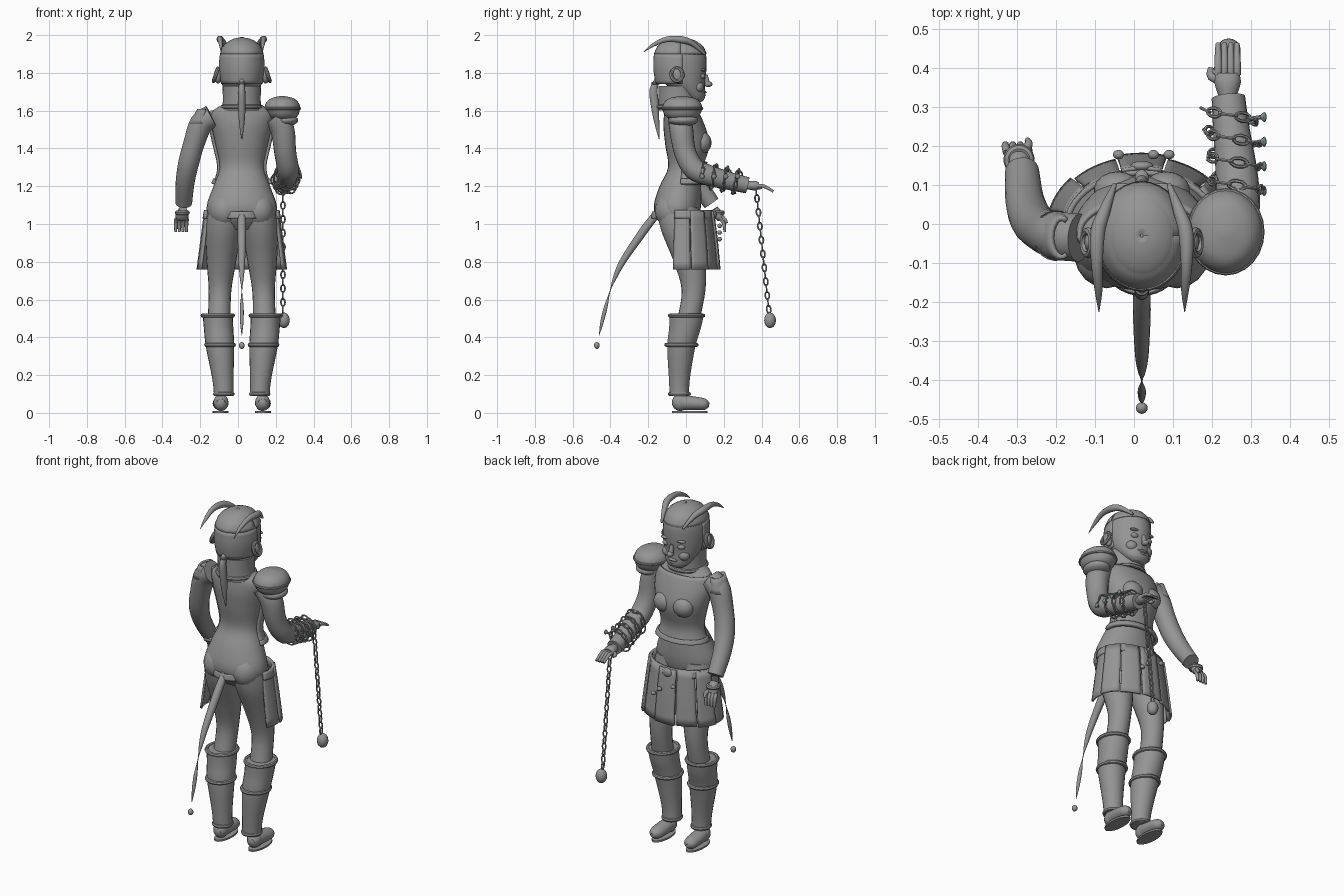
import bpy, bmesh, math
from mathutils import Vector, Matrix

cube = bpy.data.objects.get("Cube")
if cube:
    bpy.data.objects.remove(cube)

MID = 0.02  # body centre line


def material(name, rgb):
    m = bpy.data.materials.new(name)
    m.use_nodes = True
    m.diffuse_color = (*rgb, 1)
    m.node_tree.nodes["Principled BSDF"].inputs["Base Color"].default_value = (*rgb, 1)
    return m


GREY = material("clay grey", (0.3, 0.3, 0.3))
TEAL = material("tarnished teal", (0.16, 0.28, 0.27))


def finish(name, bm, mat=GREY, angle=40):
    bmesh.ops.recalc_face_normals(bm, faces=bm.faces)
    mesh = bpy.data.meshes.new(name)
    bm.to_mesh(mesh)
    bm.free()
    mesh.materials.append(mat)
    mesh.shade_smooth()
    mesh.set_sharp_from_angle(angle=math.radians(angle))
    ob = bpy.data.objects.new(name, mesh)
    bpy.context.collection.objects.link(ob)
    return ob


def spline(keys, steps):
    """Catmull-Rom interpolation through tuples of numbers."""
    out = []
    for i in range(len(keys) - 1):
        quad = [keys[max(i - 1, 0)], keys[i], keys[i + 1], keys[min(i + 2, len(keys) - 1)]]
        for k in range(steps):
            t = k / steps
            out.append([b + t * ((c - a) + t * ((2 * a - 5 * b + 4 * c - d) + t * (3 * b - a - 3 * c + d))) / 2
                        for a, b, c, d in zip(*quad)])
    return out + [list(keys[-1])]


def bridge(bm, rows, closed):
    for a, b in zip(rows, rows[1:]):
        n = len(a)
        for i in range(n if closed else n - 1):
            j = (i + 1) % n
            bm.faces.new((a[i], a[j], b[j], b[i]))


def loft(name, keys, sides=20, steps=3, upright=False, mat=GREY):
    """Solid through elliptical rings (x, y, z, rx, ry)."""
    rings = spline(keys, steps)
    bm = bmesh.new()
    rows = []
    for i, (x, y, z, rx, ry) in enumerate(rings):
        u, v = Vector((1, 0, 0)), Vector((0, 1, 0))
        if not upright:
            t = (Vector(rings[min(i + 1, len(rings) - 1)][:3]) - Vector(rings[max(i - 1, 0)][:3])).normalized()
            u = (u - t * u.dot(t)).normalized()
            v = t.cross(u)
        angles = [math.tau * k / sides for k in range(sides)]
        rows.append([bm.verts.new(Vector((x, y, z)) + u * max(rx, .001) * math.cos(a) + v * max(ry, .001) * math.sin(a))
                     for a in angles])
    bridge(bm, rows, True)
    bm.faces.new(rows[0])
    bm.faces.new(rows[-1])
    return finish(name, bm, mat)


def tube(name, keys, sides=14, steps=4):
    return loft(name, [(x, y, z, r, r) for x, y, z, r in keys], sides, steps)


def shell(name, keys, start, end, cols=8, thick=0.012, steps=3):
    """Curved plate: part of a stack of elliptical arcs, given thickness."""
    bm = bmesh.new()
    rows = []
    for x, y, z, rx, ry in spline(keys, steps):
        angles = [math.radians(start + (end - start) * k / cols) for k in range(cols + 1)]
        rows.append([bm.verts.new((x + rx * math.cos(a), y + ry * math.sin(a), z)) for a in angles])
    bridge(bm, rows, False)
    ob = finish(name, bm)
    mod = ob.modifiers.new("thickness", "SOLIDIFY")
    mod.thickness = thick
    return ob


def ball(name, loc, size, mat=GREY, rot=0):
    bm = bmesh.new()
    m = Matrix.Translation(loc) @ Matrix.Rotation(rot, 4, "X") @ Matrix.Diagonal((*size, 1))
    bmesh.ops.create_uvsphere(bm, u_segments=18, v_segments=12, radius=1, matrix=m)
    return finish(name, bm, mat)


def ring(name, loc, rx, ry, thick, rot=None, mat=GREY, major=24, minor=8):
    bm = bmesh.new()
    rows = []
    for i in range(major + 1):
        a = math.tau * (i % major) / major
        row = []
        for j in range(minor):
            b = math.tau * j / minor
            p = Vector(((rx + thick * math.cos(b)) * math.cos(a), (ry + thick * math.cos(b)) * math.sin(a), thick * math.sin(b)))
            row.append(bm.verts.new(Vector(loc) + (rot @ p if rot else p)))
        rows.append(row)
    bridge(bm, rows, True)
    bmesh.ops.remove_doubles(bm, verts=bm.verts, dist=1e-5)
    return finish(name, bm, mat)


def chain(name, points):
    """Links between neighbouring points, each turned a quarter from the last."""
    for i, (a, b) in enumerate(zip(points, points[1:])):
        d = b - a
        rot = d.to_track_quat("X", "Z").to_matrix() @ Matrix.Rotation(math.pi / 2 * (i % 2), 3, "X")
        ring(f"{name}_{i}", (a + b) / 2, d.length * .55, .011, .0045, rot, major=12, minor=6)


# Torso and breastplate
loft("torso", [(MID, -.035, .97, .1, .07), (MID, -.045, 1.03, .17, .11), (MID, -.045, 1.1, .185, .125),
               (MID, -.03, 1.2, .15, .11), (MID, -.01, 1.3, .118, .085), (MID, 0, 1.42, .14, .11),
               (MID, -.015, 1.52, .16, .105), (MID, -.03, 1.59, .16, .085), (MID, -.04, 1.64, .09, .07)],
     28, 4, True)
shell("breastplate", [(MID, 0, 1.22, .15, .105), (MID, 0, 1.3, .13, .092), (MID, .005, 1.42, .155, .12),
                      (MID, -.01, 1.52, .175, .11), (MID, -.025, 1.6, .165, .09)], -15, 195, 24)
shell("breastplate_rim", [(MID, 0, 1.215, .162, .118), (MID, 0, 1.24, .152, .108)], -15, 195, 24, .02)
# Neck and collar
loft("collar", [(MID, -.045, 1.6, .105, .1), (MID, -.045, 1.66, .1, .1), (MID, -.045, 1.73, .103, .1)], 24, 3, True)
ring("collar_trim", (MID, -.045, 1.62), .1, .1, .012)

# Head, skullcap and face
loft("head", [(MID, .055, 1.645, .035, .025), (MID, .045, 1.67, .068, .055), (MID, -.005, 1.74, .105, .105),
              (MID, -.03, 1.82, .118, .138), (MID, -.03, 1.9, .112, .135), (MID, -.03, 1.955, .085, .103),
              (MID, -.03, 1.98, .045, .055), (MID, -.03, 1.987, .01, .01)], 28, 4, True)
shell("skullcap", [(MID, -.03, 1.74, .11, .13), (MID, -.03, 1.82, .122, .143), (MID, -.03, 1.9, .116, .14)], 175, 365, 24, .008)
shell("skullcap_top", [(MID, -.03, 1.9, .116, .14), (MID, -.03, 1.955, .089, .107), (MID, -.03, 1.99, .005, .005)],
      0, 360, 32, .006)
ball("nose_tip", (MID, .118, 1.74), (.018, .022, .015))
loft("nose_bridge", [(MID, .115, 1.735, .016, .015), (MID, .102, 1.79, .01, .012)], 12)
ball("upper_lip", (MID, .092, 1.698), (.032, .018, .009))
ball("lower_lip", (MID, .087, 1.682), (.027, .018, .009))
ball("chin", (MID, .068, 1.662), (.032, .025, .018))
for s, side in ((1, "left"), (-1, "right")):
    ball(f"{side}_eye", (MID + s * .047, .086, 1.782), (.024, .016, .015))
    ball(f"{side}_brow", (MID + s * .05, .09, 1.815), (.03, .015, .008))
    ball(f"{side}_cheek", (MID + s * .05, .065, 1.725), (.035, .03, .03))
    # Ears
    x = MID + s * .138
    ball(f"{side}_ear", (x - s * .012, -.045, 1.785), (.022, .025, .042), rot=.25)
    turn = Matrix.Rotation(s * 1.25, 3, "Y")
    ring(f"{side}_ear_rim", (x, -.048, 1.79), .036, .03, .01, turn)
    # Swept-back horns
    tube(f"{side}_horn", [(MID + s * .07, .1, 1.9, .006), (MID + s * .095, .035, 1.955, .015),
                          (MID + s * .113, -.02, 1.975, .019), (MID + s * .115, -.1, 1.978, .015),
                          (MID + s * .111, -.17, 1.95, .01), (MID + s * .11, -.225, 1.91, .001)])
    # Chest
    ball(f"{side}_chest", (MID + s * .062, .085, 1.43), (.062, .05, .058))
    # Legs
    loft(f"{side}_leg", [(MID + s * .085, -.045, 1.09, .09, .11), (MID + s * .098, -.025, .97, .094, .108),
                         (MID + s * .108, .02, .8, .078, .085), (MID + s * .115, .04, .65, .06, .063),
                         (MID + s * .12, .015, .5, .06, .06)], 20, 4, True)
    ball(f"{side}_buttock", (MID + s * .09, -.07, 1.07), (.085, .095, .095))
    # Boots
    loft(f"{side}_boot", [(MID + s * .095, -.035, .09, .052, .052), (MID + s * .1, -.035, .18, .056, .056),
                          (MID + s * .115, -.025, .35, .075, .075), (MID + s * .123, -.005, .45, .078, .085),
                          (MID + s * .127, .003, .52, .08, .092)], 22, 4, True)
    for z, dx, y, r in ((.515, .127, .003, .08), (.36, .115, -.024, .073), (.1, .095, -.035, .046)):
        ring(f"{side}_boot_band", (MID + s * dx, y, z), r, r * 1.1, .011)
    ball(f"{side}_heel", (MID + s * .11, -.03, .055), (.04, .045, .045))
    loft(f"{side}_foot", [(MID + s * .11, -.065, .05, .025, .025), (MID + s * .11, -.03, .055, .038, .04),
                          (MID + s * .112, .05, .05, .042, .036), (MID + s * .114, .1, .045, .035, .03),
                          (MID + s * .115, .122, .042, .012, .012)], 18, 4)
    loft(f"{side}_sole", [(MID + s * .112, .02, 0, .042, .095), (MID + s * .112, .02, .01, .042, .095)], 24, 1, True)

# Ponytail
loft("ponytail", [(MID, -.15, 1.77, .012, .012), (MID, -.172, 1.71, .018, .022), (MID, -.165, 1.63, .02, .022),
                  (MID, -.155, 1.54, .015, .014), (MID, -.142, 1.45, .002, .002)], 14)
ring("ponytail_tie", (MID, -.162, 1.745), .014, .016, .007)

# Tail with a bead at the end
tube("tail", [(MID, -.15, 1.06, .02), (MID, -.22, .97, .023), (MID, -.33, .81, .018), (MID, -.375, .72, .011),
              (MID, -.402, .645, .002), (MID, -.425, .56, .01), (MID, -.445, .48, .009), (MID, -.46, .41, .001)])
ball("tail_bead", (MID, -.472, .357), (.015, .015, .018))

# Belt and skirt panels, open at the back
shell("belt", [(MID, -.01, 1.03, .208, .153), (MID, -.01, 1.075, .2, .148)], -20, 200, 32, .014)
shell("belt_back", [(MID, -.05, 1.03, .12, .135), (MID, -.05, 1.065, .11, .13)], 200, 340, 16, .01)
ball("buckle", (MID, .148, 1.05), (.03, .014, .026))
count = 7
for i in range(count):
    span = 224 / count
    a = -22 + i * span
    grow = .008 * (i % 2)
    shell(f"skirt_panel_{i}", [(MID, -.005, 1.07, .195 + grow, .145 + grow), (MID, -.005, .92, .215 + grow, .165 + grow),
                               (MID, -.005, .76, .236 + grow, .18 + grow)], a + .8, a + span - .8, 6)
for i, x in enumerate((-.04, .05, .09)):
    ball(f"belt_charm_{i}", (x, .178, .99 - i * .035), (.014, .012, .012))


# Hands: palm with four fingers and a thumb along a direction
def hand(name, wrist, reach, droop, across, thumb):
    wrist, reach, droop = Vector(wrist), Vector(reach), Vector(droop)
    across, thumb = Vector(across), Vector(thumb)
    palm = wrist + reach * .4
    loft(f"{name}_palm", [(*wrist, .022, .022), (*palm, .034, .026), (*(wrist + reach * .65), .03, .018)], 14)
    for k in range(4):
        base = wrist + reach * .6 + across * (k - 1.5)
        mid = base + reach * .32
        tube(f"{name}_finger_{k}", [(*base, .01), (*mid, .01), (*(mid + droop), .007)], 10, 3)
    tube(f"{name}_thumb", [(*palm, .012), (*(palm + thumb), .011), (*(palm + thumb + reach * .25), .007)], 10, 3)


# Hanging arm
tube("right_arm", [(-.14, -.035, 1.57, .062), (-.195, -.03, 1.53, .062), (-.235, -.015, 1.42, .056),
                   (-.262, .01, 1.32, .055), (-.28, .06, 1.22, .05), (-.287, .135, 1.11, .044)], 20)
shell("right_sleeve_top", [(-.2, -.03, 1.53, .06, .065), (-.185, -.035, 1.61, .03, .055)], 60, 300, 14)
ring("right_bracelet", (-.295, .165, 1.06), .028, .028, .012)
hand("right_hand", (-.292, .15, 1.08), (-.01, .055, -.085), (0, .005, -.045), (.019, 0, 0), (.025, .03, -.02))

# Reaching arm
tube("left_arm", [(.19, -.035, 1.57, .06), (.235, -.025, 1.5, .063), (.25, -.005, 1.38, .058), (.265, .045, 1.29, .058),
                  (.263, .13, 1.255, .054), (.25, .24, 1.225, .047), (.242, .325, 1.205, .043)], 20)
hand("left_hand", (.24, .325, 1.205), (0, .095, -.005), (0, .05, -.028), (.016, 0, 0), (-.042, .015, -.01))

# Shoulder pad: domed cap, flange and lower lame
loft("shoulder_dome", [(.235, -.02, 1.61, .096, .108), (.235, -.02, 1.64, .087, .098), (.235, -.02, 1.665, .06, .07),
                       (.235, -.02, 1.678, .01, .01)], 28, 4, True)
ring("shoulder_rim", (.235, -.02, 1.612), .092, .104, .008)
loft("shoulder_bowl", [(.24, -.02, 1.55, .05, .06), (.238, -.02, 1.575, .08, .092), (.235, -.02, 1.61, .094, .106)], 28, 3, True)
ball("shoulder_lame", (.25, -.015, 1.55), (.07, .08, .033))

# Chain wound round the forearm, then hanging with a weight
coil = []
turns, links = 3.5, 36
for i in range(links + 1):
    t = i / links
    a = math.tau * turns * t
    coil.append(Vector((.263 - .02 * t + .066 * math.cos(a), .085 + .21 * t, 1.265 - .05 * t + .066 * math.sin(a))))
chain("arm_chain", coil)
for i in range(4):
    y = .085 + .063 * i
    tube(f"chain_stud_{i}", [(.3, y - .004, 1.25, .006), (.325, y, 1.251, .006), (.333, y, 1.252, .012)], 8, 1)
    ball(f"stud_tip_{i}", (.334, y, 1.252), (.006, .013, .013), TEAL)
drop = [Vector((.238, .37, 1.19)).lerp(Vector((.238, .44, .53)), i / 18) for i in range(19)]
chain("hanging_chain", drop)
ball("chain_weight", (.243, .445, .49), (.031, .031, .041))
